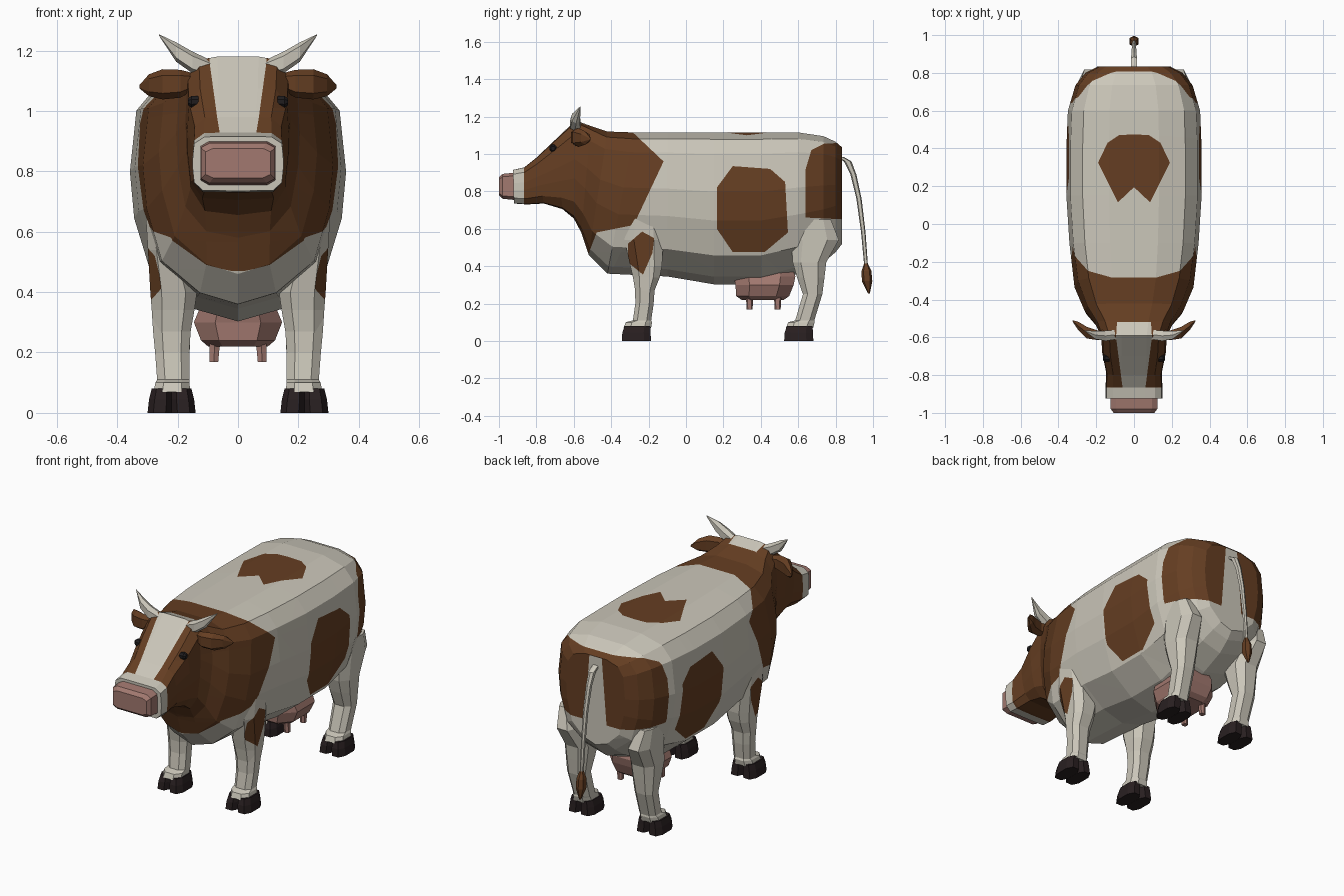
import bpy, bmesh, math
from mathutils import Vector

cube = bpy.data.objects.get("Cube")
if cube:
    bpy.data.objects.remove(cube)


def material(name, rgb):
    m = bpy.data.materials.new(name)
    m.use_nodes = True
    col = (*rgb, 1)
    m.diffuse_color = col
    m.node_tree.nodes["Principled BSDF"].inputs["Base Color"].default_value = col
    return m


WHITE = material("cream_white", (.60, .57, .49))
BROWN = material("coat_brown", (.13, .048, .016))
PINK = material("skin_pink", (.36, .19, .16))
HOOF = material("hoof_dark", (.022, .014, .015))
EYE = material("eye_black", (.014, .012, .013))


def loft(name, rings, mats):
    """Skin closed rings of points and cap both ends."""
    bm = bmesh.new()
    loops = [[bm.verts.new(p) for p in ring] for ring in rings]
    for a, b in zip(loops, loops[1:]):
        for i in range(len(a)):
            j = (i + 1) % len(a)
            bm.faces.new((a[i], a[j], b[j], b[i]))
    bm.faces.new(loops[0])
    bm.faces.new(loops[-1])
    bmesh.ops.recalc_face_normals(bm, faces=bm.faces)
    mesh = bpy.data.meshes.new(name)
    bm.to_mesh(mesh)
    bm.free()
    for m in mats:
        mesh.materials.append(m)
    obj = bpy.data.objects.new(name, mesh)
    bpy.context.collection.objects.link(obj)
    return obj


def tube(name, axis, stations, mats, n=8, power=.75):
    """Stations are (x, y, z, radius a, radius b), rings square to the axis."""
    u, v = [k for k in range(3) if k != axis]
    rings = []
    for *c, ra, rb in stations:
        ring = []
        for i in range(n):
            t = math.tau * (i + .5) / n
            p = Vector(c)
            p[u] += ra * math.copysign(abs(math.cos(t)) ** power, math.cos(t))
            p[v] += rb * math.copysign(abs(math.sin(t)) ** power, math.sin(t))
            ring.append(p)
        rings.append(ring)
    return loft(name, rings, mats)


def paint(obj, slot, axes, poly, keep=lambda c, n: True):
    """Cut a convex patch, drawn in two axes, into the faces and colour it."""
    bm = bmesh.new()
    bm.from_mesh(obj.data)
    faces = [f for f in bm.faces if keep(f.calc_center_median(), f.normal)]
    mid = [sum(p[k] for p in poly) / len(poly) for k in (0, 1)]
    for p, q in zip(poly, poly[1:] + poly[:1]):
        co, no = Vector(), Vector()
        co[axes[0]], co[axes[1]] = p
        no[axes[0]], no[axes[1]] = q[1] - p[1], p[0] - q[0]
        no.normalize()
        if (mid[0] - p[0]) * no[axes[0]] + (mid[1] - p[1]) * no[axes[1]] > 0:
            no.negate()
        geom = set(faces)
        for f in faces:
            geom.update(f.edges, f.verts)
        out = bmesh.ops.bisect_plane(bm, geom=list(geom), dist=1e-5, plane_co=co, plane_no=no)
        faces = [f for f in out["geom"] if isinstance(f, bmesh.types.BMFace)
                 and (f.calc_center_median() - co).dot(no) < 0]
    for f in faces:
        f.material_index = slot
    bm.to_mesh(obj.data)
    bm.free()


XY, XZ, YZ = (0, 1), (0, 2), (1, 2)

# Body, neck and head: one skin through tilted sections
HEAD = [(0, 1), (.4, 1), (.74, .995), (.97, .87), (1, .6), (1, .4), (.97, .16), (.78, .01), (0, 0)]
TRUNK = [(0, 1), (.37, 1), (.76, .955), (.94, .86), (1, .61), (.96, .42), (.80, .19), (.4, .05), (0, 0)]
# top y, top z, bottom y, bottom z, half width, trunk share
SECTIONS = [
    (-.925, .915, -.92, .735, .15, 0),
    (-.865, .928, -.85, .73, .15, 0),
    (-.80, .98, -.76, .735, .148, .1),
    (-.70, 1.075, -.66, .705, .168, .2),
    (-.59, 1.18, -.60, .655, .174, .4),
    (-.51, 1.15, -.56, .58, .205, .7),
    (-.42, 1.12, -.52, .46, .262, 1),
    (-.28, 1.115, -.42, .36, .315, 1),
    (-.10, 1.115, -.10, .345, .342, 1),
    (.15, 1.115, .15, .303, .358, 1),
    (.40, 1.115, .40, .303, .358, 1),
    (.60, 1.115, .60, .36, .35, 1),
    (.735, 1.095, .735, .42, .31, 1),
    (.80, 1.065, .80, .475, .257, 1),
    (.835, 1.035, .835, .52, .19, 1)]
rings = []
for yt, zt, yb, zb, w, k in SECTIONS:
    half = []
    for h, t in zip(HEAD, TRUNK):
        x, s = (h[i] * (1 - k) + t[i] * k for i in (0, 1))
        half.append(Vector((x * w, yb + (yt - yb) * s, zb + (zt - zb) * s)))
    rings.append(half + [Vector((-p.x, p.y, p.z)) for p in half[-2:0:-1]])
body = loft("body", rings, [WHITE, BROWN])

# Coat patches on neck, chest, flanks, rump and back
paint(body, 1, YZ, [(-.865, 1.3), (-.48, 1.3), (-.12, .96), (-.28, .62), (-.48, .58), (-.865, .503)])
paint(body, 1, YZ, [(-.865, .6), (-.47, .6), (-.52, .47), (-.865, .47)])
paint(body, 1, YZ, [(.25, .935), (.45, .92), (.53, .85), (.545, .58), (.42, .475),
                    (.25, .475), (.165, .6), (.165, .82)])
paint(body, 1, YZ, [(.64, .92), (.67, 1.02), (.74, 1.055), (.85, 1.06), (.85, .65), (.64, .66)])
paint(body, 0, XZ, [(-.04, 1.034), (.04, 1.034), (.075, .6), (-.075, .6)], lambda c, n: n.y > .8)
for s in (-1, 1):
    paint(body, 1, XY, [(0, .475), (s * .08, .47), (s * .14, .43), (s * .19, .325),
                        (s * .085, .115), (0, .195)], lambda c, n: n.z > .5 and c.x * s > 0)
# White blaze on the face
paint(body, 0, XY, [(-.06, -.87), (-.095, -.6), (-.09, -.52), (.09, -.52), (.095, -.6), (.06, -.87)],
      lambda c, n: c.y < -.5 and n.z > .2)

LEG_SPOT = [(-.235, .585), (-.17, .55), (-.18, .47), (-.23, .355), (-.31, .42), (-.31, .52)]
paint(body, 1, YZ, LEG_SPOT, lambda c, n: abs(c.x) > .2)

# Snout
tube("snout", 1, [(0, -.915, .827, .128, .075), (0, -.98, .827, .126, .068),
                  (0, -1, .827, .11, .05)], [PINK], power=.3)

# Legs: z, y, depth radius, x, width radius
FRONT = [(.68, -.225, .095, .265, .045), (.54, -.225, .11, .24, .062), (.40, -.213, .09, .213, .082),
         (.34, -.212, .076, .215, .075), (.27, -.22, .055, .219, .066), (.20, -.222, .052, .218, .06),
         (.11, -.235, .052, .214, .057), (.10, -.252, .075, .217, .06), (.07, -.26, .078, .219, .064)]
REAR = [(.65, .69, .09, .255, .045), (.54, .69, .135, .23, .068), (.42, .66, .095, .213, .082),
        (.34, .667, .078, .215, .073), (.25, .677, .055, .218, .062), (.11, .635, .054, .214, .057),
        (.10, .617, .075, .217, .06), (.07, .607, .077, .219, .064)]
for side, s in (("left", 1), ("right", -1)):
    for end, spec, hoof_y in (("front", FRONT, -.265), ("rear", REAR, .603)):
        leg = tube(f"{end}_{side}_leg", 2, [(s * x, y, z, rx, ry) for z, y, ry, x, rx in spec],
                   [WHITE, BROWN])
        if end == "front":
            paint(leg, 1, YZ, LEG_SPOT, lambda c, n: n.x * s > .5)
        # Cloven hoof
        for toe, d in (("outer", 1), ("inner", -1)):
            x = s * (.22 + d * .036)
            tube(f"{end}_{side}_{toe}_hoof", 2,
                 [(x - s * d * .003, hoof_y + .005, .08, .035, .073), (x, hoof_y, .045, .041, .08),
                  (x + s * d * .004, hoof_y, 0, .042, .083)], [HOOF])

    # Horn, ear and eye
    tube(f"{side}_horn", 0, [(s * .09, -.585, 1.14, .028, .028), (s * .15, -.592, 1.16, .03, .036),
                             (s * .205, -.588, 1.195, .024, .032), (s * .262, -.565, 1.252, .002, .002)],
         [WHITE], n=6)
    tube(f"{side}_ear", 0, [(s * .13, -.575, 1.10, .02, .02), (s * .19, -.59, 1.09, .028, .046),
                            (s * .25, -.575, 1.088, .034, .05), (s * .295, -.54, 1.085, .025, .036),
                            (s * .326, -.512, 1.08, .003, .006)], [BROWN], n=6)
    tube(f"{side}_eye", 0, [(s * .13, -.71, 1.03, .02, .02), (s * .154, -.71, 1.03, .021, .021),
                            (s * .165, -.711, 1.03, .012, .012)], [EYE], power=1)
    # Teats
    for place, y in (("front", .34), ("rear", .49)):
        tube(f"{place}_{side}_teat", 2, [(s * .075, y, .26, .024, .024), (s * .078, y, .21, .018, .018),
                                         (s * .08, y, .168, .016, .016)], [PINK], n=6)

# Udder
tube("udder", 2, [(0, .42, .37, .12, .165), (0, .42, .345, .135, .175), (0, .42, .30, .155, .165),
                  (0, .41, .24, .13, .15), (0, .41, .22, .105, .12)], [PINK])

# Tail and tuft
tube("tail", 2, [(0, .82, .985, .018, .022), (0, .865, .96, .018, .02), (0, .895, .89, .015, .016),
                 (0, .925, .76, .013, .014), (0, .948, .58, .011, .012), (0, .963, .40, .009, .01)],
     [WHITE], n=6)
tube("tail_tuft", 2, [(0, .962, .415, .01, .01), (0, .965, .375, .024, .026), (0, .968, .32, .026, .028),
                      (0, .978, .255, .005, .005)], [BROWN], n=6)
